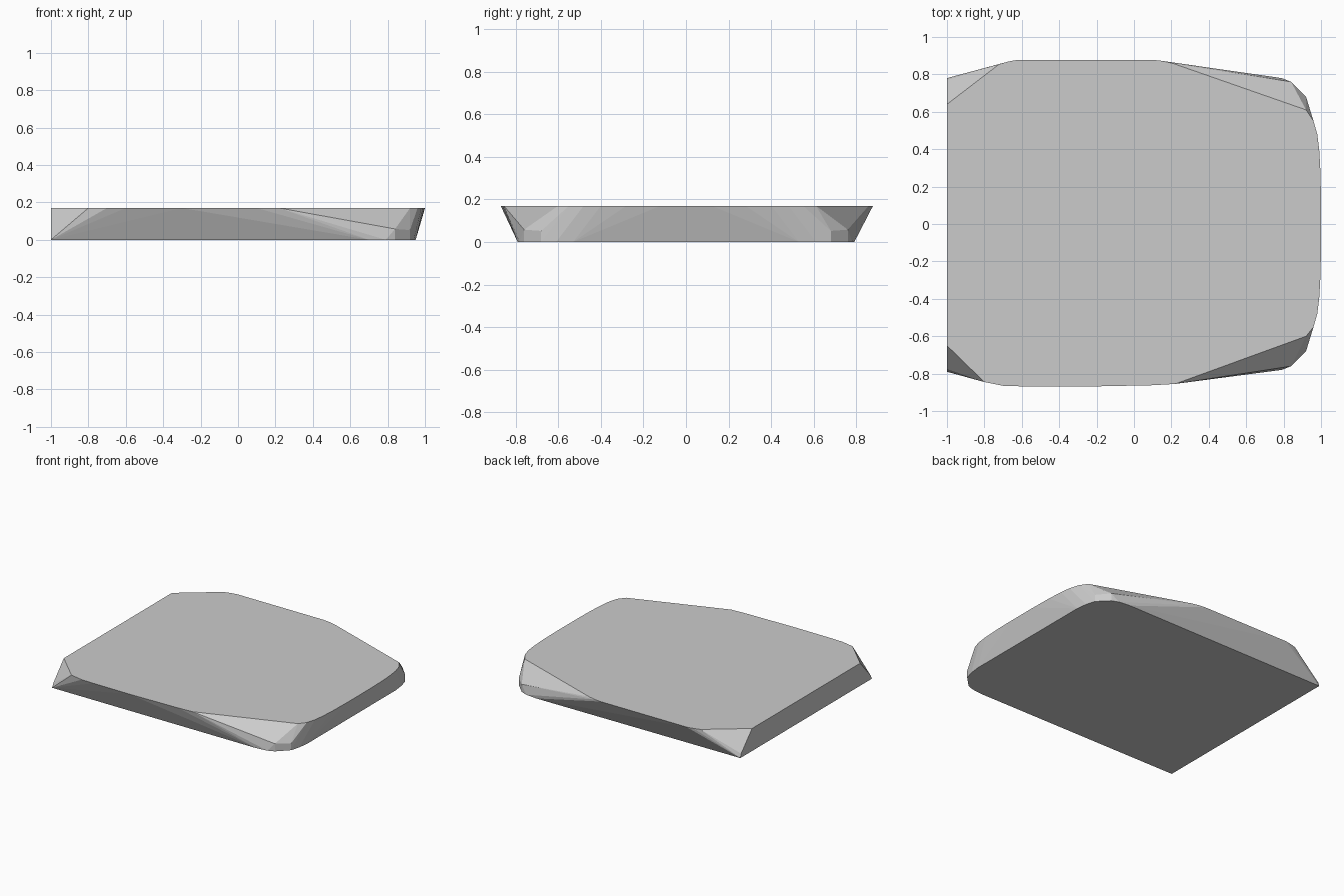
import bpy, bmesh

if "Cube" in bpy.data.objects:
    bpy.data.objects.remove(bpy.data.objects["Cube"])

H = 0.17   # slab height

# upper outline: chamfered left corners, bowed sides, rounded right end
back_rim = [(-1, .64), (-.72, .855), (-.67, .869), (-.62, .878), (.10, .878),
            (.15, .872), (.21, .858), (.92, .61)]
front_rim = [(-1, -.65), (-.80, -.845), (-.70, -.865), (-.60, -.868), (-.30, -.87),
             (.10, -.862), (.22, -.855), (.92, -.60)]
right_rim = [(.96, .55), (.98, .48), (.99, .40), (.997, .28), (1, .12)]

# lower outline: square left corners, rounded right corners with a short upright lip
foot = [(.70, .79), (.79, .78), (.84, .76), (.92, .68), (.94, .61), (.95, .53)]
lip = [(.84, .76, .058), (.92, .68, .052)]

points = [(x, y, H) for x, y in back_rim + front_rim]
for s in (1, -1):
    points += [(x, s * y, H) for x, y in right_rim]
    points += [(x, s * y, 0) for x, y in foot]
    points += [(x, s * y, z) for x, y, z in lip]
points += [(-1, .78, 0), (-1, -.79, 0), (-1, .77, .03), (-1, -.775, .03)]

# wrap the outlines in a convex faceted skin
bm = bmesh.new()
for p in points:
    bm.verts.new(p)
hull = bmesh.ops.convex_hull(bm, input=bm.verts[:])
unused = [v for v in bm.verts if not v.link_faces]
bmesh.ops.delete(bm, geom=unused, context='VERTS')
bmesh.ops.dissolve_limit(bm, angle_limit=0.005, verts=bm.verts[:], edges=bm.edges[:])
bmesh.ops.recalc_face_normals(bm, faces=bm.faces[:])

mesh = bpy.data.meshes.new("slab")
bm.to_mesh(mesh)
bm.free()
slab = bpy.data.objects.new("slab", mesh)
bpy.context.collection.objects.link(slab)
